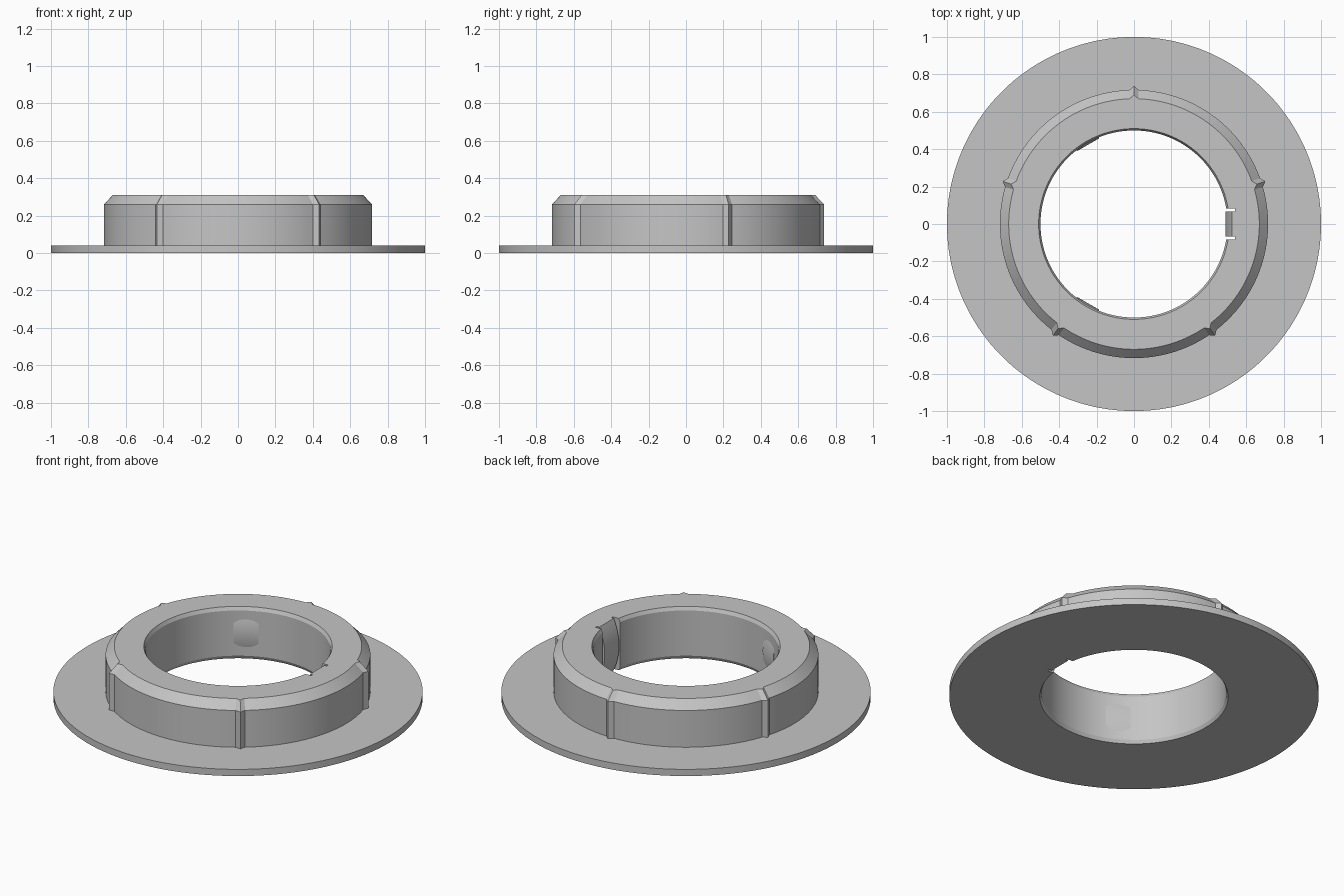
import bpy, bmesh, math
from mathutils import Matrix

if "Cube" in bpy.data.objects:
    bpy.data.objects.remove(bpy.data.objects["Cube"])

grey = bpy.data.materials.new("light grey")
grey.diffuse_color = (0.56, 0.56, 0.56, 1)
grey.use_nodes = True
grey.node_tree.nodes["Principled BSDF"].inputs["Base Color"].default_value = grey.diffuse_color

STEPS = 180
RIBS = [18, 90, 162, 234, 306]      # ridge positions in degrees
TABS = [0, 120, 240]                # clip positions in degrees


def make_object(name, bm):
    bmesh.ops.recalc_face_normals(bm, faces=bm.faces)
    mesh = bpy.data.meshes.new(name)
    bm.to_mesh(mesh)
    bm.free()
    mesh.materials.append(grey)
    obj = bpy.data.objects.new(name, mesh)
    bpy.context.collection.objects.link(obj)
    return obj


def select(obj):
    bpy.ops.object.select_all(action='DESELECT')
    obj.select_set(True)
    bpy.context.view_layer.objects.active = obj


def prism(name, outline, half_width, degrees):
    """Extrude an (x, z) outline along y and turn it about the axis."""
    bm = bmesh.new()
    face = bm.faces.new([bm.verts.new((x, -half_width, z)) for x, z in outline])
    ext = bmesh.ops.extrude_face_region(bm, geom=[face])
    side = [v for v in ext["geom"] if isinstance(v, bmesh.types.BMVert)]
    bmesh.ops.translate(bm, verts=side, vec=(0, 2 * half_width, 0))
    bm.transform(Matrix.Rotation(math.radians(degrees), 4, 'Z'))
    return make_object(name, bm)


# Flanged ring: radius, height, ridge size; lathed as a closed profile
profile = [(0.51, 0, 0), (1, 0, 0), (1, 0.04, 0), (0.717, 0.04, 0.021),
           (0.717, 0.26, 0.021), (0.67, 0.31, 0.021), (0.51, 0.31, 0),
           (0.50, 0.29, 0), (0.50, 0.02, 0)]
bm = bmesh.new()
loops = []
for i in range(STEPS):
    deg = i * 360 / STEPS
    a = math.radians(deg)
    bump = 1 if any(abs(deg - r) < 0.1 for r in RIBS) else 0
    loops.append([bm.verts.new(((r + k * bump) * math.cos(a),
                                (r + k * bump) * math.sin(a), z))
                  for r, z, k in profile])
n = len(profile)
for i in range(STEPS):
    p, q = loops[i], loops[(i + 1) % STEPS]
    for j in range(n):
        bm.faces.new((p[j], q[j], q[(j + 1) % n], p[(j + 1) % n]))
ring = make_object("flanged_ring", bm)

# Slots through the bore wall
for deg in TABS:
    cutter = prism("slot_cutter",
                   [(0.40, -0.1), (0.54, -0.1), (0.54, 0.4), (0.40, 0.4)], 0.082, deg)
    cutter.hide_render = True
    mod = ring.modifiers.new("slot", 'BOOLEAN')
    mod.operation = 'DIFFERENCE'
    mod.solver = 'EXACT'
    mod.object = cutter
    select(ring)
    bpy.ops.object.modifier_apply(modifier=mod.name)
    bpy.data.objects.remove(cutter)
select(ring)
bpy.ops.object.shade_smooth_by_angle(angle=math.radians(20))

# Bowed clips standing in the slots
bow = []
for i in range(17):
    t = i / 16
    bow.append((0.49 + 0.035 * (2 * t - 1) ** 2, 0.31 * t))
for k, deg in enumerate(TABS):
    clip = prism(f"bowed_clip_{k + 1}", bow + [(0.545, 0.31), (0.545, 0)], 0.068, deg)
    select(clip)
    bpy.ops.object.shade_smooth_by_angle(angle=math.radians(20))
